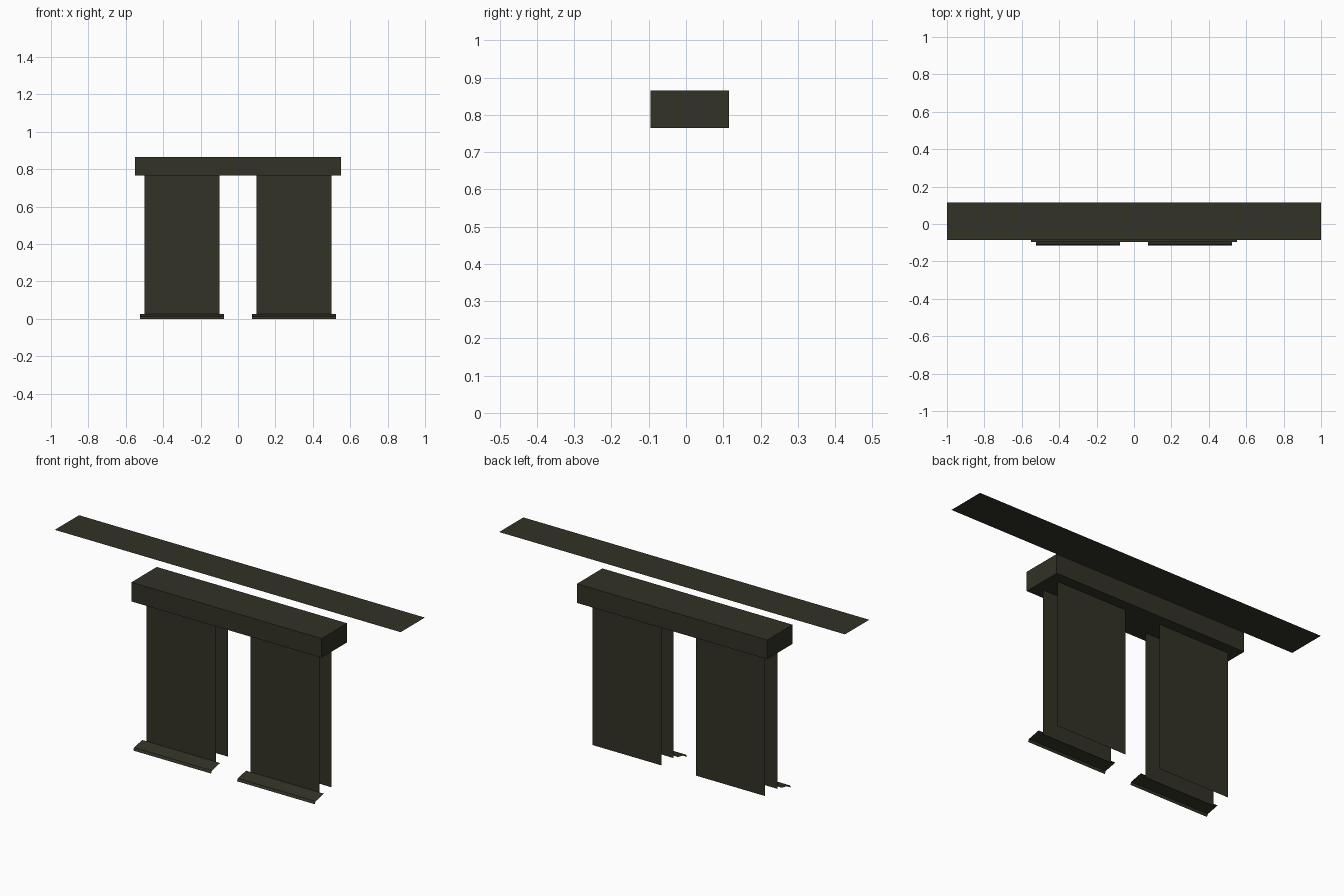
import bpy
import bmesh

if "Cube" in bpy.data.objects:
    bpy.data.objects.remove(bpy.data.objects["Cube"])

# one dark olive colour for everything
olive = bpy.data.materials.new("dark_olive")
olive.diffuse_color = (0.032, 0.032, 0.020, 1)
olive.use_nodes = True
olive.node_tree.nodes["Principled BSDF"].inputs["Base Color"].default_value = olive.diffuse_color


def finish(name, bm):
    mesh = bpy.data.meshes.new(name)
    bm.to_mesh(mesh)
    bm.free()
    mesh.materials.append(olive)
    obj = bpy.data.objects.new(name, mesh)
    bpy.context.collection.objects.link(obj)
    return obj


def box(name, lo, hi):
    bm = bmesh.new()
    bmesh.ops.create_cube(bm, size=1)
    for v in bm.verts:
        v.co = [a + (c + 0.5) * (b - a) for a, b, c in zip(lo, hi, v.co)]
    return finish(name, bm)


def strip(name, x0, x1, profile):
    """Open sheet: a (y, z) profile swept along x."""
    bm = bmesh.new()
    rows = [[bm.verts.new((x, y, z)) for x in (x0, x1)] for y, z in profile]
    for a, b in zip(rows, rows[1:]):
        bm.faces.new((a[0], a[1], b[1], b[0]))
    return finish(name, bm)


# lintel beam and the thin sheet floating above it
box("lintel", (-0.55, -0.095, 0.765), (0.55, 0.115, 0.865))
strip("top_sheet", -1.0, 1.0, [(-0.085, 1.015), (0.115, 1.015)])

# left and right openings: front pane, back pane and folded sill
for side, cx in (("left", -0.3), ("right", 0.3)):
    strip(side + "_front_pane", cx - 0.2, cx + 0.2,
          [(-0.04, 0.015), (-0.04, 0.765)])
    strip(side + "_back_pane", cx - 0.2, cx + 0.2,
          [(0.06, 0.765), (0.06, 0.015)])
    strip(side + "_sill", cx - 0.225, cx + 0.225,
          [(-0.115, 0.0), (-0.109, 0.013), (-0.041, 0.027)])
